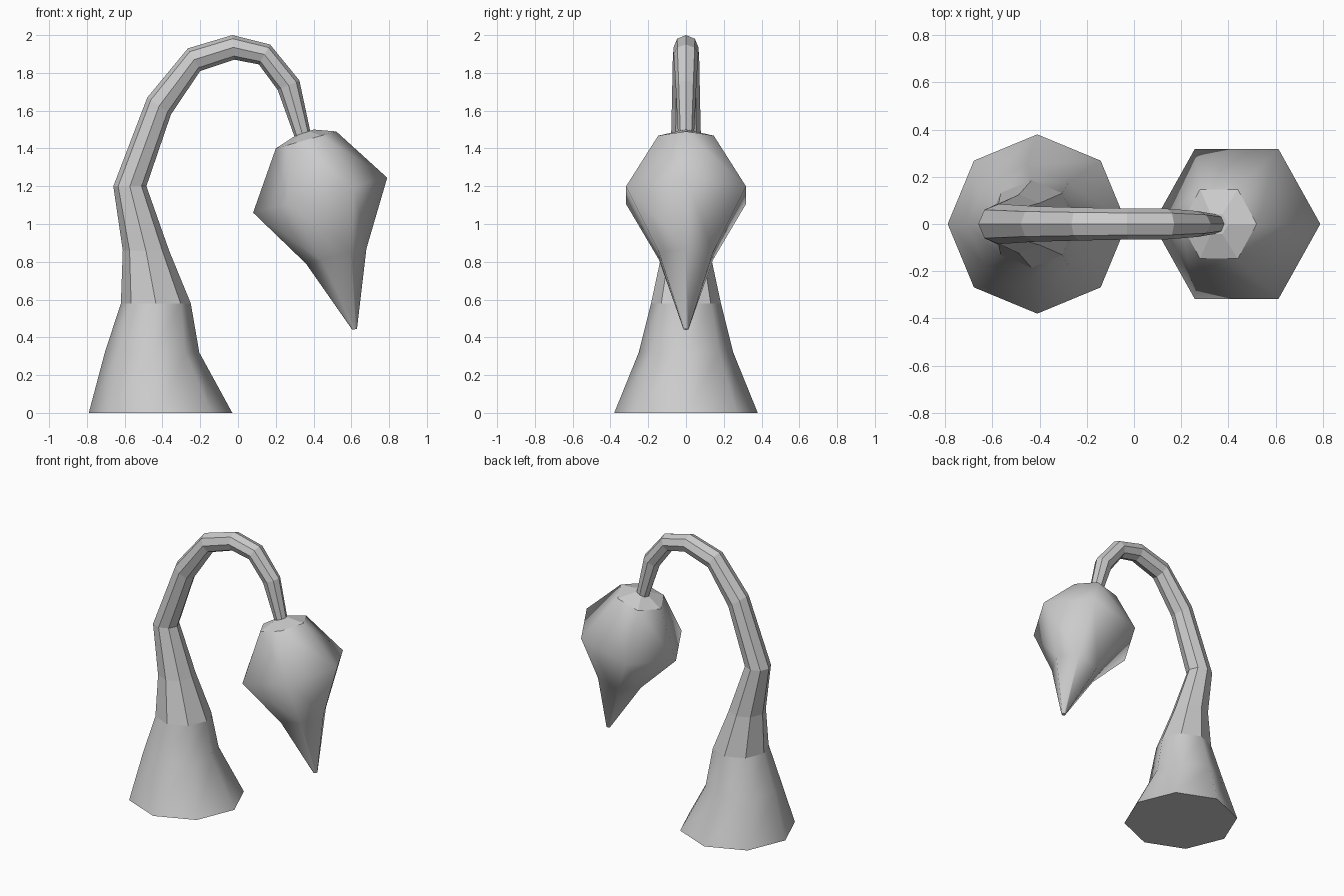
import bpy, bmesh
from math import cos, sin, tau
from mathutils import Vector

if "Cube" in bpy.data.objects:
    bpy.data.objects.remove(bpy.data.objects["Cube"])


def loft(name, sides, sections, smooth_bands, sharp_rings=()):
    """Skin tilted rings; each section is (x1, z1, x2, z2, half_width_y)."""
    bm = bmesh.new()
    rings = []
    for x1, z1, x2, z2, ry in sections:
        a, b = Vector((x1, 0, z1)), Vector((x2, 0, z2))
        mid, half = (a + b) / 2, (b - a) / 2
        rings.append([bm.verts.new(mid + half * cos(tau * i / sides)
                                   + Vector((0, ry * sin(tau * i / sides), 0)))
                      for i in range(sides)])
    for k in range(len(rings) - 1):
        for i in range(sides):
            j = (i + 1) % sides
            f = bm.faces.new((rings[k][i], rings[k][j], rings[k + 1][j], rings[k + 1][i]))
            f.smooth = k in smooth_bands
    bm.faces.new(rings[0])
    bm.faces.new(rings[-1])
    for k in sharp_rings:
        for i in range(sides):
            bm.edges.get((rings[k][i], rings[k][(i + 1) % sides])).smooth = False
    bmesh.ops.recalc_face_normals(bm, faces=bm.faces)
    mesh = bpy.data.meshes.new(name)
    bm.to_mesh(mesh)
    bm.free()
    obj = bpy.data.objects.new(name, mesh)
    bpy.context.collection.objects.link(obj)
    return obj


# Octagonal stem: smooth flared foot, faceted hooked neck
loft("stem", 8, [
    (-0.79, 0.00, -0.03, 0.00, 0.38),
    (-0.705, 0.32, -0.205, 0.32, 0.25),
    (-0.62, 0.58, -0.25, 0.58, 0.185),
    (-0.61, 0.86, -0.365, 0.86, 0.125),
    (-0.66, 1.20, -0.485, 1.20, 0.085),
    (-0.48, 1.67, -0.355, 1.58, 0.075),
    (-0.265, 1.93, -0.20, 1.81, 0.07),
    (-0.03, 2.00, -0.02, 1.87, 0.066),
    (0.17, 1.95, 0.11, 1.845, 0.065),
    (0.325, 1.76, 0.21, 1.71, 0.055),
    (0.385, 1.48, 0.30, 1.46, 0.042),
], smooth_bands={0, 1})

# Hexagonal drooping bud: low cap, wide belly, pointed tip
loft("bud", 6, [
    (0.30, 1.465, 0.40, 1.50, 0.05),
    (0.20, 1.40, 0.52, 1.49, 0.17),
    (0.08, 1.06, 0.79, 1.245, 0.367),
    (0.36, 0.79, 0.68, 0.87, 0.165),
    (0.605, 0.44, 0.63, 0.445, 0.015),
], smooth_bands={1, 2, 3}, sharp_rings=(1,))
